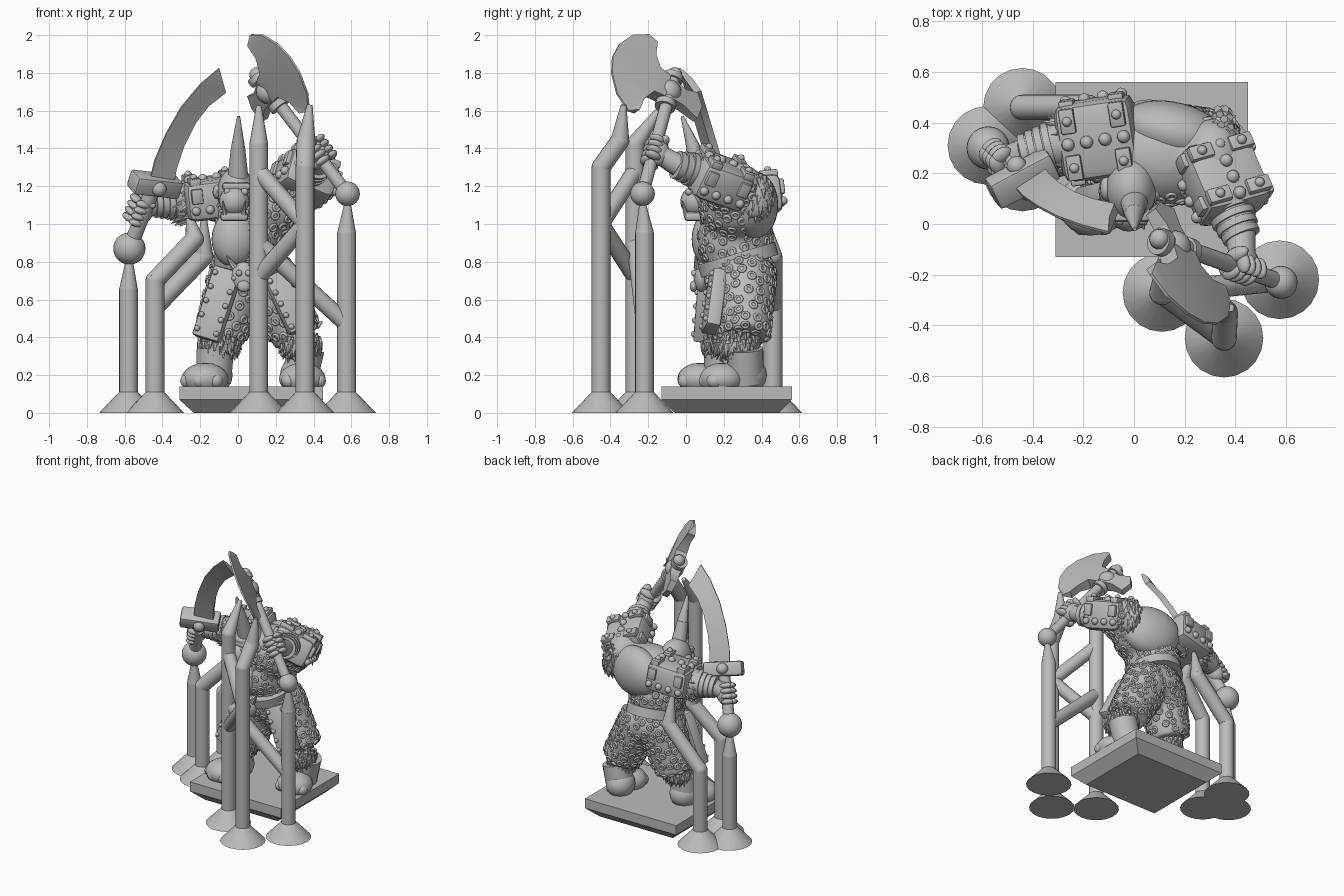
import bpy, bmesh, math, random
from mathutils import Vector as V, Matrix

random.seed(4)
cube = bpy.data.objects.get("Cube")
if cube:
    bpy.data.objects.remove(cube, do_unlink=True)

grey = bpy.data.materials.new("plain_grey")
grey.use_nodes = True
grey.diffuse_color = (.5, .5, .5, 1)
grey.node_tree.nodes["Principled BSDF"].inputs["Base Color"].default_value = (.5, .5, .5, 1)


def link(name, mesh, angle=40):
    ob = bpy.data.objects.new(name, mesh)
    bpy.context.collection.objects.link(ob)
    mesh.materials.append(grey)
    bpy.ops.object.select_all(action='DESELECT')
    ob.select_set(True)
    bpy.context.view_layer.objects.active = ob
    bpy.ops.object.shade_smooth_by_angle(angle=math.radians(angle))
    return ob


def finish(bm, name, angle=40):
    mesh = bpy.data.meshes.new(name)
    bm.to_mesh(mesh)
    bm.free()
    return link(name, mesh, angle)


def frame(o, x, z):
    x = V(x).normalized()
    y = V(z).cross(x).normalized()
    z = x.cross(y)
    m = Matrix((x, y, z)).transposed().to_4x4()
    return Matrix.Translation(V(o)) @ m


def ball(bm, c, r, m=Matrix(), seg=20):
    r = (r, r, r) if isinstance(r, (int, float)) else r
    bmesh.ops.create_uvsphere(bm, u_segments=seg, v_segments=max(6, seg // 2), radius=1,
                              matrix=m @ Matrix.Translation(V(c)) @ Matrix.Diagonal((*r, 1)))


def rod(bm, a, b, r, s=None, seg=16):
    a, b = V(a), V(b)
    q = (b - a).to_track_quat('Z', 'Y').to_matrix().to_4x4()
    bmesh.ops.create_cone(bm, cap_ends=True, segments=seg, radius1=r, radius2=r if s is None else s,
                          depth=(b - a).length, matrix=Matrix.Translation((a + b) / 2) @ q)


def box(bm, c, size, m=Matrix(), bevel=.01):
    new = bmesh.ops.create_cube(bm, size=1, matrix=m @ Matrix.Translation(V(c)) @ Matrix.Diagonal((*size, 1)))
    edges = {e for v in new["verts"] for e in v.link_edges}
    if bevel:
        bmesh.ops.bevel(bm, geom=list(edges), offset=bevel, segments=2, affect='EDGES', profile=.5)


def plate(name, pts, normal, thick):
    bm = bmesh.new()
    n = V(normal).normalized()
    front = [bm.verts.new(p + n * t) for p, t in zip(pts, thick)]
    back = [bm.verts.new(p - n * t) for p, t in zip(pts, thick)]
    bm.faces.new(front)
    bm.faces.new(back[::-1])
    for i in range(len(pts)):
        bm.faces.new((front[i - 1], back[i - 1], back[i], front[i]))
    bmesh.ops.recalc_face_normals(bm, faces=bm.faces)
    bmesh.ops.triangulate(bm, faces=bm.faces)
    finish(bm, name, 25)


def fur(name, c, r, amount, length, low=-1, lean=(0, 0, -1)):
    bm = bmesh.new()
    ball(bm, c, r)
    for i in range(amount):
        z = low + (1 - low) * (i + .5) / amount
        a, h = i * 2.4, math.sqrt(1 - z * z)
        d = V((math.cos(a) * h, math.sin(a) * h, z))
        p = V(c) + V([d[k] * r[k] for k in range(3)])
        way = (V(lean) + d * .2 + V([random.uniform(-.2, .2) for k in range(3)])).normalized()
        rod(bm, p - way * length / 2, p + way * length / 2, length / 3, .003, 5)
    finish(bm, name, 60)


# base slab with undercut
bm = bmesh.new()
box(bm, (.07, .215, .105), (.76, .69, .07), bevel=0)
box(bm, (.07, .215, .035), (.76, .69, .07), bevel=0)
for v in bm.verts:
    if v.co.z < .01:
        v.co.x = .07 + (v.co.x - .07) * .8
        v.co.y = .215 + (v.co.y - .215) * .8
finish(bm, "base")


# support pillars: flared foot, path of thick joints, then a pointed tip
def pillar(name, path):
    bm = bmesh.new()
    rod(bm, path[0], V(path[0]) + V((0, 0, .11)), .155, .05, 20)
    for a, b in zip(path[:-2], path[1:-1]):
        rod(bm, a, b, .05)
        ball(bm, b, .05)
    rod(bm, path[-2], path[-1], .05, .015)
    finish(bm, name)


pillar("sword_pillar", [(-.58, .31, 0), (-.58, .31, .65), (-.575, .3, .83)])
pillar("rear_arm_pillar", [(-.44, .46, 0), (-.44, .46, .56), (-.18, .46, .83), (-.18, .42, 1.03)])
pillar("front_arm_pillar", [(-.44, .205, 0), (-.44, .205, .7), (-.23, .25, .92), (-.26, .28, 1.05)])
pillar("axe_pillar", [(.11, -.27, 0), (.11, -.27, 1.42), (.11, -.13, 1.62)])
pillar("pommel_pillar", [(.575, -.22, 0), (.575, -.22, .95), (.58, -.23, 1.12)])
pillar("blade_pillar", [(.355, -.45, 0), (.355, -.45, 1.3), (.36, -.35, 1.44), (.38, -.33, 1.63)])
bm = bmesh.new()
knots = [(.11, -.27, 1.28), (.355, -.45, 1.0), (.11, -.27, .72)]
for a, b in zip(knots, knots[1:]):
    rod(bm, a, b, .045)
rod(bm, (.11, -.27, .9), (.575, -.22, .47), .045)
finish(bm, "pillar_braces")

# mail-clad body
bm = bmesh.new()
for c, r in (((.12, .27, 1.09), (.25, .2, .18)), ((.05, .26, .92), (.18, .2, .2)),
             ((.07, .29, .72), (.19, .19, .17)), ((-.1, .34, 1.13), (.15, .13, .11)),
             ((.31, .25, 1.19), (.13, .17, .14))):
    ball(bm, c, r)
for hip, knee in (((0, .29, .7), (-.1, .27, .39)), ((.15, .31, .7), (.32, .31, .4))):
    rod(bm, hip, knee, .165, .135)
    ball(bm, hip, .165)
body = finish(bm, "mail_body")
remesh = body.modifiers.new("blend", 'REMESH')
remesh.mode, remesh.voxel_size, remesh.use_smooth_shade = 'VOXEL', .018, True
soft = body.modifiers.new("soften", 'SMOOTH')
soft.iterations = 5
view = bpy.context.evaluated_depsgraph_get()
skin = body.evaluated_get(view).to_mesh()
spots = [(v.co.copy(), v.normal.copy()) for v in skin.vertices]
random.shuffle(spots)

# mail rings scattered evenly over the body
picked = []
for p, n in spots:
    if .39 < p.z < 1.2 and all((p - q).length > .046 for q, k in picked):
        picked.append((p, n))
verts, faces = [], []
U, W = 10, 5
for p, n in picked:
    m = Matrix.Translation(p) @ n.to_track_quat('Z', 'Y').to_matrix().to_4x4()
    start = len(verts)
    for i in range(U):
        for j in range(W):
            a, b = math.tau * i / U, math.tau * j / W
            r = .018 + .008 * math.cos(b)
            verts.append(m @ V((r * math.cos(a), r * math.sin(a), .009 * math.sin(b))))
            faces.append([start + (i + s) % U * W + (j + t) % W for s, t in ((0, 0), (1, 0), (1, 1), (0, 1))])
rings = bpy.data.meshes.new("mail_rings")
rings.from_pydata(verts, [], faces)
link("mail_rings", rings, 80)

# belt, belly and back plates, clasp
bm = bmesh.new()
m = frame((.06, .275, .81), (1, 0, 0), (0, -.3, 1)) @ Matrix.Diagonal((.19, .215, 1, 1))
rod(bm, (0, 0, -.035), (0, 0, .035), 1, 1, 32)
bmesh.ops.transform(bm, matrix=m, verts=bm.verts)
finish(bm, "belt")
bm = bmesh.new()
ball(bm, (-.02, .13, .92), (.12, .1, .15), seg=28)
ball(bm, (0, 0, 0), (.22, .12, .18), frame((.16, .36, 1.1), (1, -.25, 0), (0, 0, 1)), 28)
finish(bm, "smooth_plates")
bm = bmesh.new()
ball(bm, (.03, .08, .72), (.065, .04, .08))
for s in (-1, 1):
    ball(bm, (.03 + s * .025, .045, .74), .018, seg=10)
    rod(bm, (.03 + s * .05, .06, .77), (.03 + s * .09, .05, .83), .02, .004, 8)
ball(bm, (.03, .04, .67), (.035, .02, .03))
finish(bm, "face_clasp")

# studded thigh panels
for name, top, end in (("right_panel", (-.05, .12, .76), (-.17, .09, .39)),
                       ("left_panel", (.2, .17, .74), (.34, .13, .44))):
    bm = bmesh.new()
    d = V(end) - V(top)
    m = frame((V(top) + V(end)) / 2, d, (.25 if d.x > 0 else -.25, -1, 0))
    box(bm, (0, 0, 0), (d.length, .15, .08), m, .015)
    for i in range(5):
        for s in (-1, 1):
            ball(bm, (d.length * (i - 2) * .2, s * .055, .04), .016, m, 10)
    finish(bm, name)

# boots with rounded toes, and fur cuffs
for name, x, y in (("right", -.15, .14), ("left", .33, .26)):
    turn = -.35 if x < 0 else .15
    m = Matrix.Translation((x, y, .14)) @ Matrix.Rotation(turn, 4, 'Z')
    bm = bmesh.new()
    ball(bm, (0, .06, .06), (.1, .11, .1), m)
    ball(bm, (0, -.07, .04), (.125, .12, .085), m)
    rod(bm, m @ V((0, .06, .02)), (x + .03, y + .05, .34), .095, .1)
    for i in (-1, 0, 1):
        ball(bm, (i * .08, -.15 + abs(i) * .03, .03), (.04, .045, .04), m, 12)
    bmesh.ops.bisect_plane(bm, geom=bm.verts[:] + bm.edges[:] + bm.faces[:], plane_co=(0, 0, .135),
                           plane_no=(0, 0, -1), clear_outer=True)
    finish(bm, name + "_boot")
    fur(name + "_cuff", (x + (.05 if x < 0 else 0), y + (.07 if x < 0 else 0), .35), (.11, .125, .075),
        110, .045, -.9)
fur("back_fur", (.35, .37, 1.14), (.05, .09, .11), 50, .05)
fur("armpit_fur", (-.3, .32, 1.1), (.06, .11, .1), 60, .05, lean=(-1, 0, -.4))


# studded box armour over the upper arms
def pauldron(name, centre, along, up, size):
    bm = bmesh.new()
    m = frame(centre, along, up)
    L, B, H = size
    box(bm, (0, 0, 0), size, m, .045)
    for s in (-1, 1):
        for t in (-1, 1):
            box(bm, (s * L * .32, t * B * .3, H / 2), (.06, .1, .04), m, .008)
            ball(bm, (s * L * .32, t * B * .3, H / 2 + .022), .02, m, 10)
            box(bm, (s * L * .32, t * B / 2, H * .15), (.06, .03, .08), m, .008)
    for i in range(4):
        x = (i - 1.5) * L * .24
        ball(bm, (x, 0, H / 2), .026, m, 12)
        for t in (-1, 1):
            ball(bm, (x, t * B / 2, -H * .22), .024, m, 12)
    finish(bm, name)


pauldron("right_pauldron", (-.14, .34, 1.14), (-1, -.15, -.12), (0, -.1, 1), (.31, .31, .21))
pauldron("left_pauldron", (.35, .175, 1.235), (.36, -.85, .3), (.3, .3, .9), (.3, .29, .21))


# forearm wrapped in bands, with a fist gripping a shaft
def arm(name, elbow, wrist, fist, shaft):
    bm = bmesh.new()
    elbow, wrist, fist = V(elbow), V(wrist), V(fist)
    rod(bm, elbow, wrist, .1, .07)
    for i in range(4):
        c = elbow.lerp(wrist, .4 + i * .2)
        d = (wrist - elbow).normalized() * .014
        rod(bm, c - d, c + d, .098 - i * .007, seg=20)
    rod(bm, wrist, fist, .06, .05)
    out = fist - wrist
    m = frame(fist, shaft, out)
    ball(bm, (0, 0, -.015), (.075, .06, .06), m)
    for i in range(4):
        x = (i - 1.5) * .037
        ball(bm, (x, .025, .035), (.02, .045, .03), m, 12)
        ball(bm, (x, -.04, .02), (.02, .03, .045), m, 12)
        ball(bm, (x, .05, 0), (.02, .03, .045), m, 12)
    ball(bm, (.065, -.02, -.02), (.025, .06, .03), m, 12)
    finish(bm, name, 60)


grip = V((.135, -.12, .34))
haft = V((-.49, .17, .64)).normalized()
arm("right_arm", (-.27, .32, 1.12), (-.43, .28, 1.11), (-.52, .25, 1.07), grip)
arm("left_arm", (.35, .12, 1.26), (.42, -.04, 1.31), (.43, -.16, 1.38), haft)

# head: skull, brow, muzzle, jaw, eyes, ears, tusks and horn
bm = bmesh.new()
ball(bm, (-.01, .14, 1.17), (.1, .13, .13), seg=28)
ball(bm, (-.02, .05, 1.12), (.08, .08, .08))
box(bm, (-.02, .05, 1.04), (.15, .12, .05), bevel=.02)
box(bm, (-.01, .04, 1.2), (.15, .06, .04), bevel=.015)
for s in (-1, 1):
    ball(bm, (-.01 + s * .045, .015, 1.17), .02, seg=12)
    ball(bm, (-.01 + s * .1, .14, 1.17), (.025, .05, .04), seg=12)
    rod(bm, (-.02 + s * .05, 0, 1.05), (-.02 + s * .06, -.02, 1.12), .014, .003, 8)
rod(bm, (0, .09, 1.24), (0, .04, 1.4), .056, .038)
rod(bm, (0, .04, 1.4), (.003, -.02, 1.57), .038, .008)
finish(bm, "horned_head")

# curved sword
bm = bmesh.new()
ball(bm, (-.575, .3, .87), .085, seg=28)
rod(bm, (-.575, .3, .87), (-.44, .18, 1.21), .04)
m = frame((-.44, .18, 1.21), (.85, .45, -.1), grip)
box(bm, (0, 0, 0), (.27, .12, .1), m, .015)
for s in (-1, 1):
    ball(bm, (0, s * .06, 0), .04, m, 14)
finish(bm, "sword_hilt")
outline = [(-.47, 1.22), (-.44, 1.34), (-.38, 1.48), (-.3, 1.62), (-.2, 1.74), (-.1, 1.825), (-.09, 1.77),
           (-.07, 1.7), (-.16, 1.63), (-.23, 1.54), (-.29, 1.42), (-.33, 1.3), (-.35, 1.2)]
edge = [V((x, .18 - .3 * (z - 1.21) + (.03 if i > 6 else 0 if i == 6 else -.03), z))
        for i, (x, z) in enumerate(outline)]
plate("sword_blade", edge, (-.4, 1, .3), [.006] * 6 + [.02] * 7)

# long axe
bm = bmesh.new()
low, high = V((.58, -.23, 1.16)), V((.1, -.06, 1.79))
ball(bm, low, .065, seg=24)
rod(bm, low, high, .034)
ball(bm, high, .04)
head = V((.16, -.09, 1.7))
for t in (-.09, .09):
    rod(bm, head + haft * (t - .018), head + haft * (t + .018), .055)
ball(bm, head, .065)
finish(bm, "axe_haft")
out = V((.11, -.29, .18)).normalized()
half = [(.03, .07), (.1, .08), (.14, .15), (.15, .23), (.2, .26), (.29, .2), (.35, .1)]
loop = half + [(.37, 0)] + [(a, -b) for a, b in half[::-1]]
plate("axe_blade", [head + out * a + haft * b for a, b in loop], out.cross(haft),
      [.04 if a < .13 else .028 if a < .18 else .006 for a, b in loop])
spike = [(0, .06), (-.08, .05), (-.15, .08), (-.2, .02), (-.19, -.07), (-.09, -.05), (0, -.06)]
plate("axe_spike", [head + out * a + haft * b for a, b in spike], out.cross(haft), [.04 + a * .1 for a, b in spike])
